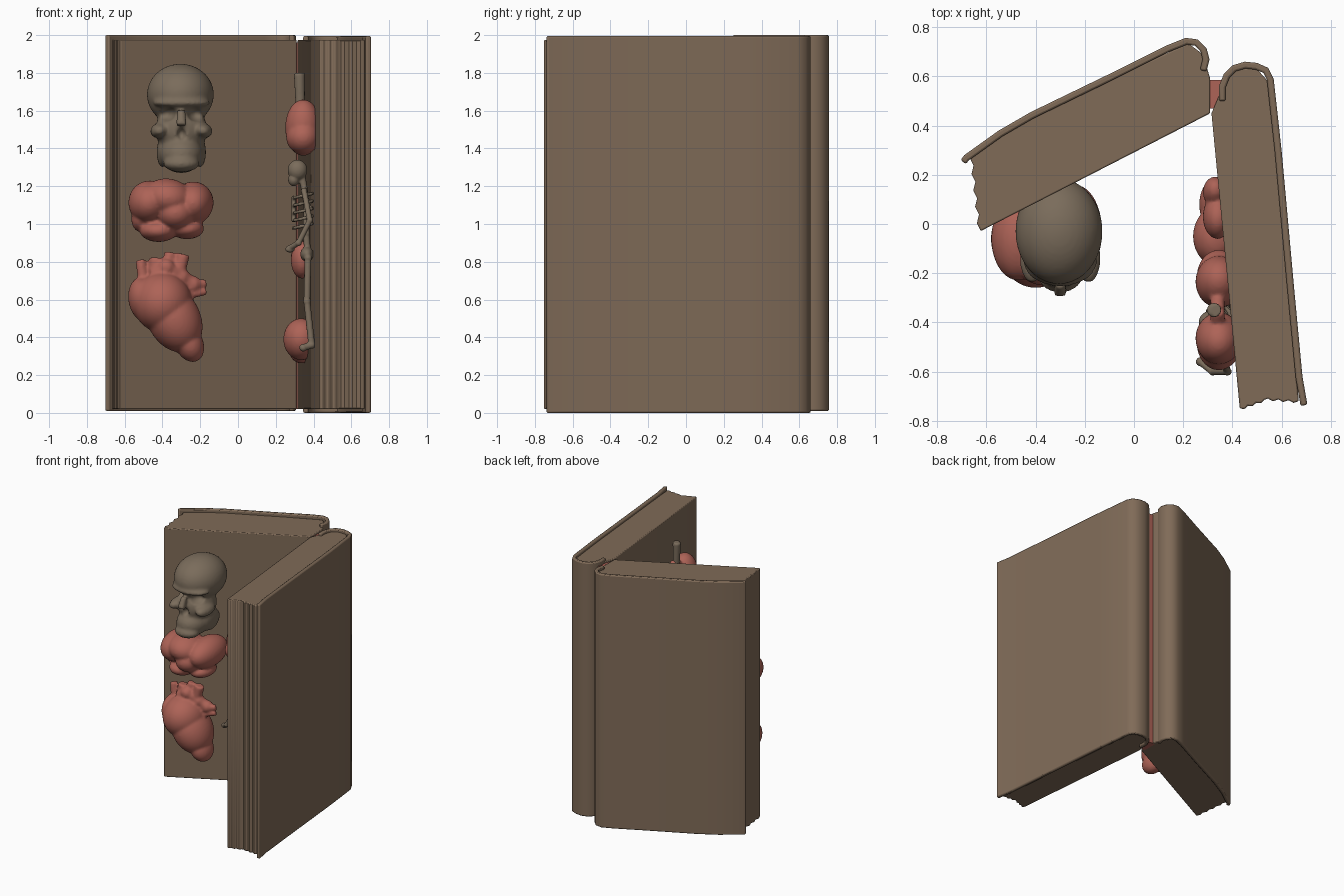
import bpy, bmesh, math
from mathutils import Vector, Matrix, Euler

if "Cube" in bpy.data.objects:
    bpy.data.objects.remove(bpy.data.objects["Cube"])


def material(name, rgb):
    m = bpy.data.materials.new(name)
    m.diffuse_color = (*rgb, 1)
    m.use_nodes = True
    m.node_tree.nodes["Principled BSDF"].inputs["Base Color"].default_value = m.diffuse_color
    return m


BROWN = material("leather_brown", (0.215, 0.147, 0.097))
BONE = material("bone_grey_brown", (0.195, 0.15, 0.105))
RED = material("flesh_red", (0.42, 0.125, 0.095))


def link(name, bm, mat):
    bmesh.ops.recalc_face_normals(bm, faces=bm.faces)
    me = bpy.data.meshes.new(name)
    bm.to_mesh(me)
    bm.free()
    ob = bpy.data.objects.new(name, me)
    bpy.context.collection.objects.link(ob)
    me.materials.append(mat)
    return ob


def extrude(name, pts, z0, z1, mat, bevel=0.0):
    """Upright prism from a plan outline."""
    bm = bmesh.new()
    f = bm.faces.new([bm.verts.new((x, y, z0)) for x, y in pts])
    r = bmesh.ops.extrude_face_region(bm, geom=[f])
    up = [v for v in r["geom"] if isinstance(v, bmesh.types.BMVert)]
    bmesh.ops.translate(bm, verts=up, vec=(0, 0, z1 - z0))
    ob = link(name, bm, mat)
    if bevel:
        b = ob.modifiers.new("round", "BEVEL")
        b.width, b.segments, b.angle_limit = bevel, 2, math.radians(50)
    bpy.ops.object.select_all(action="DESELECT")
    ob.select_set(True)
    bpy.context.view_layer.objects.active = ob
    bpy.ops.object.shade_smooth_by_angle(angle=math.radians(40))
    return ob


def strip(path, t):
    """Closed outline of a sheet of thickness t on the right of the path."""
    P = [Vector(p) for p in path]
    inner = []
    for i, p in enumerate(P):
        d = (P[min(i + 1, len(P) - 1)] - P[max(i - 1, 0)]).normalized()
        inner.append(p + Vector((d.y, -d.x)) * t)
    return [tuple(p) for p in P + inner[::-1]]


def ridges(a, b, n, amp):
    """Rippled page edge between two plan points."""
    a, b = Vector(a), Vector(b)
    d = (b - a).normalized()
    side = Vector((d.y, -d.x))
    return [tuple(a.lerp(b, i / n) - side * (amp if i % 2 else 0)) for i in range(n + 1)]


def ball(bm, loc, rad, rot=(0, 0, 0)):
    m = Matrix.LocRotScale(Vector(loc), Euler([math.radians(a) for a in rot]), Vector(rad))
    bmesh.ops.create_icosphere(bm, subdivisions=4, radius=1, matrix=m)


def rod(bm, p, q, r1, r2=None):
    p, q = Vector(p), Vector(q)
    d = q - p
    m = Matrix.Translation((p + q) / 2) @ d.to_track_quat("Z", "Y").to_matrix().to_4x4()
    bmesh.ops.create_cone(bm, cap_ends=True, segments=14, radius1=r1,
                          radius2=r1 if r2 is None else r2, depth=d.length, matrix=m)


def chain(bm, pts, r):
    for p, q in zip(pts, pts[1:]):
        rod(bm, p, q, r)
        ball(bm, q, (r * 1.15,) * 3)


def organic(name, bm, mat, voxel=0.01, smooth=4, cut=None):
    """Fuse overlapping lumps into one smooth skin, optionally carved."""
    ob = link(name, bm, mat)

    def fuse():
        r = ob.modifiers.new("fuse", "REMESH")
        r.mode, r.voxel_size, r.use_smooth_shade = "VOXEL", voxel, True

    fuse()
    if cut:
        c = link(name + "_cutter", cut, mat)
        c.hide_render = True
        b = ob.modifiers.new("carve", "BOOLEAN")
        b.operation, b.object = "DIFFERENCE", c
        fuse()
    if smooth:
        s = ob.modifiers.new("soften", "SMOOTH")
        s.factor, s.iterations = 0.5, smooth
    dg = bpy.context.evaluated_depsgraph_get()
    me = bpy.data.meshes.new_from_object(ob.evaluated_get(dg))
    ob.modifiers.clear()
    ob.data = me
    if cut:
        bpy.data.objects.remove(c)
    return ob


# book halves: covers, page blocks and the red hinge
left_path = [(-.705, .26), (-.69, .28), (-.55, .38), (-.42, .455), (-.1, .61), (.13, .725),
             (.21, .757), (.26, .75), (.295, .715), (.307, .67), (.295, .62)]
right_path = [(.345, .5), (.345, .56), (.365, .61), (.4, .645), (.45, .66), (.5, .655),
              (.545, .635), (.568, .59), (.6, .3), (.65, -.25), (.685, -.62), (.705, -.735)]
extrude("left_cover", strip(left_path, .028), 0.01, 2.0, BROWN, .008)
extrude("right_cover", strip(right_path, .028), 0.0, 1.995, BROWN, .008)
left_pages = [(.31, .45), (.31, .59), (.28, .69), (.22, .735), (-.1, .588), (-.42, .433),
              (-.55, .358)] + ridges((-.668, .27), (-.635, -.03), 9, .012)
right_pages = (ridges((.43, -.75), (.53, -.715), 6, -.009) + ridges((.545, -.71), (.67, -.72), 6, -.009)
               + [(.58, .3), (.545, .58), (.5, .63), (.42, .635), (.37, .6), (.345, .52), (.315, .45)])
extrude("left_pages", left_pages, 0.02, 1.975, BROWN, .006)
extrude("right_pages", right_pages, 0.02, 1.975, BROWN, .006)
extrude("hinge", [(.29, .47), (.36, .47), (.36, .585), (.29, .585)], 0.02, 1.96, RED)

# large skull on the left page
bm, cut = bmesh.new(), bmesh.new()
ball(bm, (-.305, -.03, 1.685), (.177, .215, .163))
ball(bm, (-.3, -.08, 1.5), (.135, .15, .15))
ball(bm, (-.3, -.15, 1.642), (.152, .105, .033))
ball(bm, (-.3, -.12, 1.37), (.115, .14, .1))
ball(bm, (-.3, -.2, 1.32), (.095, .08, .045))
rod(bm, (-.3, -.24, 1.6), (-.3, -.275, 1.52), .022, .03)
for s in (-1, 1):
    ball(bm, (-.3 + s * .115, -.14, 1.495), (.05, .1, .04), (0, s * 15, 0))
    ball(bm, (-.3 + s * .1, -.05, 1.38), (.03, .1, .08))
    ball(cut, (-.3 + s * .083, -.26, 1.58), (.06, .13, .046), (0, s * 12, 0))
ball(cut, (-.3, -.28, 1.475), (.034, .09, .045))
organic("skull", bm, BONE, .01, 3, cut)

# brain
bm = bmesh.new()
ball(bm, (-.47, -.06, 1.115), (.11, .17, .115), (0, 10, 0))
ball(bm, (-.37, -.1, 1.14), (.13, .15, .1), (0, 10, 0))
ball(bm, (-.24, -.03, 1.11), (.11, .19, .115), (0, 20, 0))
ball(bm, (-.33, -.12, 1.06), (.1, .12, .09))
ball(bm, (-.42, -.06, .965), (.1, .13, .06))
ball(bm, (-.27, -.05, .975), (.09, .12, .055))
ball(bm, (-.52, -.03, 1.03), (.045, .1, .07))
organic("brain", bm, RED, .01, 3)

# heart with its vessels
bm = bmesh.new()
ball(bm, (-.4, -.08, .585), (.155, .18, .16))
ball(bm, (-.34, -.08, .5), (.14, .16, .19), (0, -28, 0))
ball(bm, (-.26, -.08, .37), (.075, .1, .105), (0, -25, 0))
ball(bm, (-.5, -.06, .6), (.08, .13, .12), (0, -10, 0))
for x, z, tx, tz, r in ((-.5, .68, -.515, .81, .028), (-.44, .7, -.43, .82, .04),
                        (-.38, .7, -.36, .85, .03), (-.33, .68, -.29, .84, .036)):
    rod(bm, (x, -.07, z), (tx, -.06, tz), r)
chain(bm, [(-.45, -.08, .73), (-.38, -.09, .77), (-.3, -.06, .72), (-.24, -.04, .68)], .04)
for z in (.645, .69):
    rod(bm, (-.3, -.07, z - .03), (-.17, -.03, z), .022)
organic("heart", bm, RED, .01, 3)

# lungs and windpipe on the right page
bm = bmesh.new()
for y, s in ((-.465, 1), (-.235, -1)):
    ball(bm, (.345, y, 1.51), (.095, .105, .15), (s * 8, 0, 0))
    ball(bm, (.345, y - s * .02, 1.46), (.09, .11, .09))
    rod(bm, (.34, -.35, 1.64), (.34, y, 1.55), .03)
organic("lungs", bm, RED, .01, 3)
bm = bmesh.new()
rod(bm, (.33, -.35, 1.6), (.325, -.35, 1.8), .024, .03)
organic("windpipe", bm, BONE, .008, 1)

# two smaller organs beside the skeleton
bm = bmesh.new()
ball(bm, (.34, .03, .81), (.06, .09, .1), (15, 0, 0))
ball(bm, (.33, .13, .82), (.05, .06, .09), (-15, 0, 0))
organic("kidneys", bm, RED, .01, 2)
bm = bmesh.new()
ball(bm, (.335, -.05, .39), (.095, .12, .11), (-15, 0, 0))
ball(bm, (.335, .08, .35), (.07, .11, .085), (20, 0, 0))
organic("liver", bm, RED, .01, 3)

# small skeleton standing against the right page
bm = bmesh.new()
c = -.4
ball(bm, (.315, c, 1.285), (.052, .048, .055))
ball(bm, (.295, c, 1.235), (.03, .034, .035))
chain(bm, [(.34, c, 1.25), (.365, c, 1.1), (.36, c, .95), (.37, c, .84)], .018)
for i in range(5):
    z, w = 1.15 - i * .04, .06 + .025 * math.sin((i + 1) * .6)
    ring = [(.345 + .052 * math.cos(a * math.pi / 5), c + w * math.sin(a * math.pi / 5),
             z + .012 * math.cos(a * math.pi / 5)) for a in range(11)]
    chain(bm, ring, .009)
rod(bm, (.295, c, 1.15), (.295, c, 1.02), .012)
ball(bm, (.365, c, .84), (.035, .075, .04))
for s in (-1, 1):
    chain(bm, [(.355, c, 1.18), (.35, c + s * .1, 1.175), (.38, c + s * .2, 1.02),
               (.32, c + s * .2, .9), (.27, c + s * .16, .87)], .015)
    ball(bm, (.275, c + s * .16, .865), (.025, .02, .016))
    chain(bm, [(.375, c, .83), (.37, c + s * .06, .82), (.365, c + s * .075, .59),
               (.39, c + s * .085, .36), (.345, c + s * .1, .345)], .018)
organic("skeleton", bm, BONE, .006, 1)
